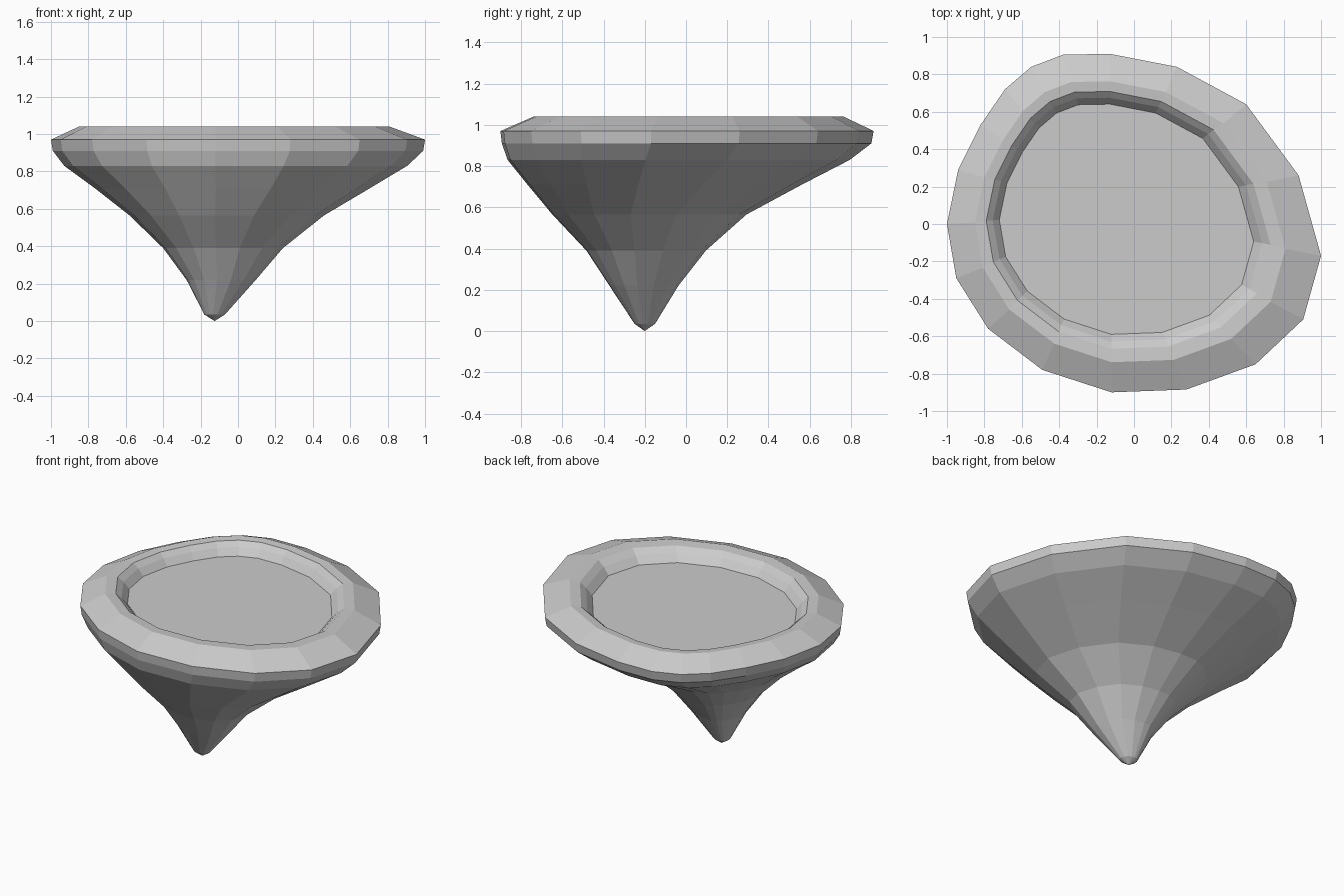
import bpy, bmesh

if "Cube" in bpy.data.objects:
    bpy.data.objects.remove(bpy.data.objects["Cube"])

# Irregular 18-sided rim outline, counter-clockwise from the right
OUTLINE = [(1, -.17), (.88, .26), (.60, .64), (.23, .84), (-.13, .91), (-.38, .905),
           (-.55, .84), (-.69, .72), (-.82, .53), (-.94, .29), (-1, 0), (-.95, -.29),
           (-.78, -.56), (-.49, -.78), (-.12, -.90), (.28, -.885), (.65, -.75), (.905, -.51)]

# Each level: outline scale, centre x, centre y, height (tip to rim to floor)
LEVELS = [(.055, -.125, -.20, .035), (.185, -.09, -.205, .22), (.32, -.08, -.195, .39),
          (.52, -.06, -.18, .565), (.735, -.03, -.107, .71), (.917, -.012, -.04, .83),
          (.99, 0, -.002, .91), (1, 0, 0, .97),
          (.83, -.02, .008, 1.04), (.76, -.03, .017, 1.035),
          (.72, -.035, .02, 1.005), (.68, -.04, .022, .96)]

bm = bmesh.new()
n = len(OUTLINE)
rings = [[bm.verts.new((cx + s * x, cy + s * y, z)) for x, y in OUTLINE]
         for s, cx, cy, z in LEVELS]

# Off-centre tip
tip = bm.verts.new((-.125, -.2, 0))
for i in range(n):
    bm.faces.new((tip, rings[0][(i + 1) % n], rings[0][i]))

# Flared sides, rim and recess wall
for a, b in zip(rings, rings[1:]):
    for i in range(n):
        j = (i + 1) % n
        bm.faces.new((a[i], a[j], b[j], b[i]))

# Flat recessed floor
bm.faces.new(rings[-1])
bmesh.ops.recalc_face_normals(bm, faces=bm.faces[:])

mesh = bpy.data.meshes.new("tapered_dish")
bm.to_mesh(mesh)
bm.free()
bpy.context.collection.objects.link(bpy.data.objects.new("tapered_dish", mesh))
